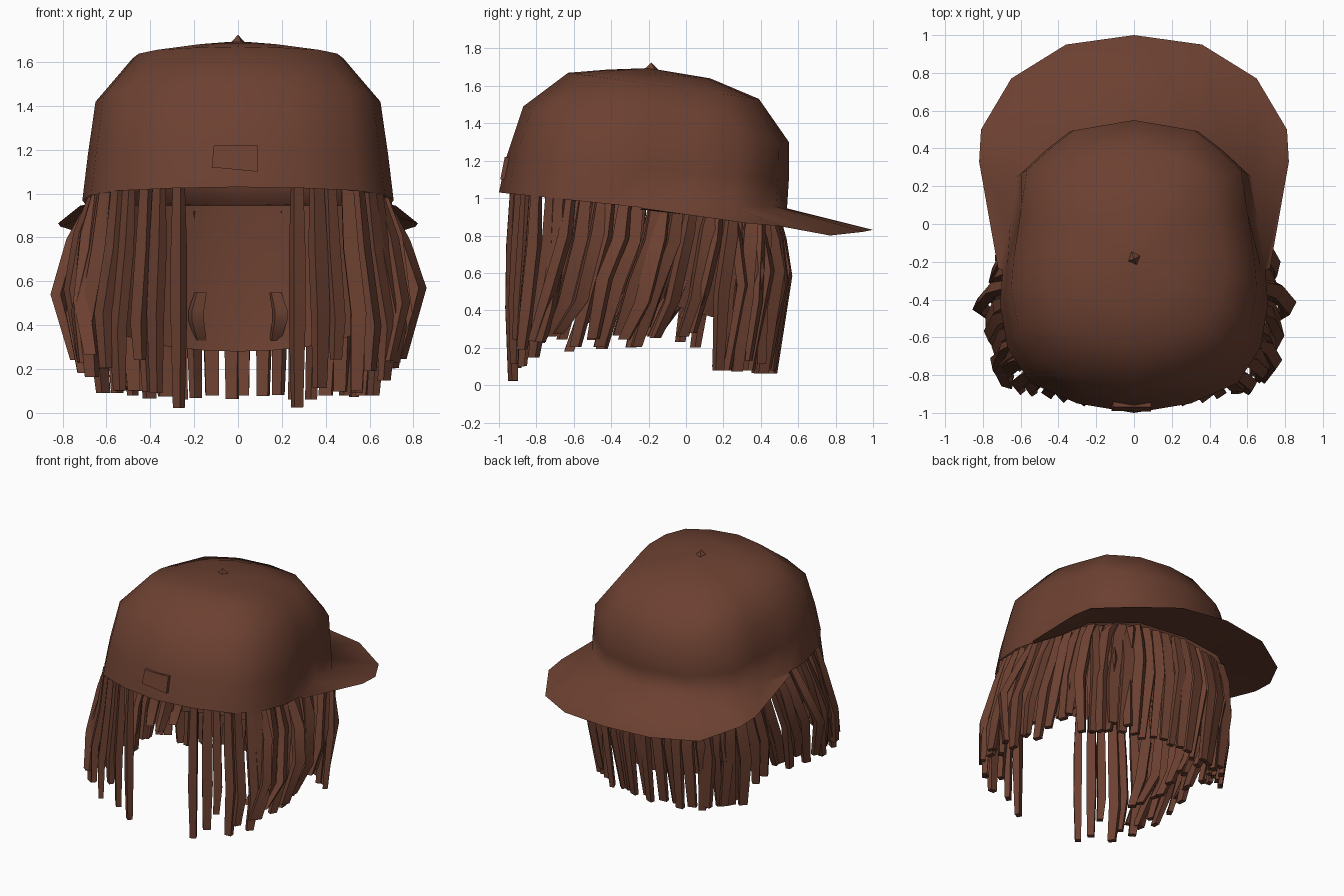
import bpy, bmesh, math, random
from mathutils import Vector

if "Cube" in bpy.data.objects:
    bpy.data.objects.remove(bpy.data.objects["Cube"])

random.seed(11)
brown = bpy.data.materials.new("warm_brown")
brown.diffuse_color = (0.15, 0.052, 0.031, 1)
brown.use_nodes = True
brown.node_tree.nodes["Principled BSDF"].inputs["Base Color"].default_value = brown.diffuse_color


def make(name, verts, faces, angle=40):
    me = bpy.data.meshes.new(name)
    me.from_pydata([tuple(v) for v in verts], [], faces)
    bm = bmesh.new()
    bm.from_mesh(me)
    bmesh.ops.recalc_face_normals(bm, faces=bm.faces)
    bm.to_mesh(me)
    bm.free()
    me.materials.append(brown)
    ob = bpy.data.objects.new(name, me)
    bpy.context.collection.objects.link(ob)
    bpy.ops.object.select_all(action='DESELECT')
    ob.select_set(True)
    bpy.context.view_layer.objects.active = ob
    bpy.ops.object.shade_smooth_by_angle(angle=math.radians(angle))
    return ob


# Half outline of the cap rim, front to back
HALF = [(0, -1), (.3, -.95), (.55, -.84), (.67, -.65), (.71, -.42), (.695, -.24),
        (.655, .02), (.62, .26), (.48, .39), (.35, .49), (0, .55)]
H = len(HALF)
OUTLINE = HALF + [(-x, y) for x, y in HALF[-2:0:-1]]
N = len(OUTLINE)


def rim_x(y):
    """Half width of the rim at depth y."""
    for (x0, y0), (x1, y1) in zip(HALF, HALF[1:]):
        if y0 <= y <= y1:
            return x0 + (x1 - x0) * (y - y0) / (y1 - y0)
    return 0


def rim_y(x, side):
    """Depth of the rim at width x, on the front (-1) or back (1)."""
    pts = HALF[:5] if side < 0 else HALF[:4:-1]
    for (x0, y0), (x1, y1) in zip(pts, pts[1:]):
        if x0 <= abs(x) <= x1:
            return y0 + (y1 - y0) * (abs(x) - x0) / (x1 - x0)
    return pts[-1][1]


def rim_z(y):
    return 1.03 - .105 * (y + 1)


# Crown: rings of (front y, front z, back y, back z, half width)
rings = [(-1, 1.03, .54, .945, .71), (-.96, 1.22, .55, 1.1, .685),
         (-.87, 1.49, .55, 1.30, .65), (-.63, 1.67, .39, 1.53, .48),
         (-.42, 1.687, .13, 1.64, .22)]
verts, faces = [], []
for r, (yf, zf, yb, zb, hw) in enumerate(rings):
    for x, y in OUTLINE:
        t = (y + 1) / 1.55
        z = rim_z(y) if r == 0 and y < -.2 else zf + (zb - zf) * t
        if r == 0 and y > -.2:
            z = .955 if y < .5 else .945
        dent = .96 if r == 1 and -.1 < y < .2 else 1
        verts.append((x * dent * hw / .71, yf + (yb - yf) * t, z))
for r in range(len(rings) - 1):
    for i in range(N):
        j = (i + 1) % N
        faces.append((r * N + i, r * N + j, r * N + N + j, r * N + N + i))
top = len(verts)
verts.append((0, -.2, 1.695))
faces += [(top - N + i, top - N + (i + 1) % N, top) for i in range(N)]

# Brim grows out of the back half of the rim; its underside meets a thin edge
outer = [(.72, -.235, .945), (.82, .33, .865), (.81, .5, .85),
         (.65, .77, .80), (.36, .95, .82), (0, 1, .83)]
outer += [(-x, y, z) for x, y, z in outer[-2::-1]]
B = len(outer)
rim = list(range(H - 6, H - 6 + B))
edge = len(verts)
verts += outer
under = len(verts)
for i in rim:
    x, y, z = verts[i]
    verts.append((x, y, z - (.01 if y < -.2 else .045)))
for k in range(B - 1):
    faces.append((rim[k], edge + k, edge + k + 1, rim[k + 1]))
    faces.append((edge + k, under + k, under + k + 1, edge + k + 1))
make("cap_crown_and_brim", verts, faces, 88)

# Top button: small pyramid
make("cap_button", [(-.04, -.2, 1.68), (.02, -.23, 1.68), (.04, -.165, 1.68),
                    (-.015, -.14, 1.68), (0, -.185, 1.725)],
     [(0, 1, 4), (1, 2, 4), (2, 3, 4), (3, 0, 4), (3, 2, 1, 0)], 10)

# Small tab nearly flush with the front
tab = [(x, -.993 + y + (z - 1.1) * .2, z) for y in (0, .03) for x, z in
       ((-.12, 1.12), (.09, 1.10), (.09, 1.22), (-.11, 1.22))]
make("front_tab", tab, [(0, 1, 2, 3), (7, 6, 5, 4), (0, 4, 5, 1), (1, 5, 6, 2),
                        (2, 6, 7, 3), (3, 7, 4, 0)], 10)

# Hair panel behind the neck, wrapping toward the sides
verts, STEPS = [], 12
for k in range(STEPS + 1):
    a = math.radians(180 * k / STEPS)
    c, s = math.cos(a), math.sin(a)
    for f, z in ((1, .945), (1.03, .62), (.95, .28 + .14 * (1 - s))):
        verts.append((.62 * f * c, -.05 + .5 * f * s, z))
faces = [(3 * k + r, 3 * k + 3 + r, 3 * k + 4 + r, 3 * k + 1 + r)
         for k in range(STEPS) for r in range(2)]
make("hair_panel", verts, faces, 60)


# Strands: four-sided bent locks, gathered into one object per area
def lock(store, path, width, thick):
    vs, fs = store
    base = len(vs)
    path = [Vector(p) for p in path]
    out = Vector((path[0].x, path[0].y + .2, 0)).normalized()
    side = Vector((-out.y, out.x, 0))
    twist = random.uniform(-.7, .7)
    for k, p in enumerate(path):
        w = width * (.8, 1, 1, .75)[k] / 2
        t = thick * (.7, 1, 1, .7)[k] / 2
        u = side * math.cos(twist) + out * math.sin(twist)
        v = out * math.cos(twist) - side * math.sin(twist)
        vs += [p - u * w - v * t, p + u * w - v * t,
               p + u * w + v * t, p - u * w + v * t]
        if k:
            b = base + 4 * k
            fs += [(b - 4 + i, b - 4 + (i + 1) % 4, b + (i + 1) % 4, b + i)
                   for i in range(4)]
    e = len(vs) - 4
    fs += [(base + 3, base + 2, base + 1, base), (e, e + 1, e + 2, e + 3)]


def rnd(a):
    return random.uniform(-a, a)


for s, label in ((1, "right"), (-1, "left")):
    # Side locks sweep toward the front and bulge outward
    store = ([], [])
    for layer, count in ((0, 15), (1, 11)):
        for k in range(count):
            y = min(-.62 + 1.03 * (k + .5 * layer) / (count - 1) + rnd(.02), .42)
            x = rim_x(y) * (.94 - .08 * layer)
            fwd = .2 if y < 0 else .2 - .4 * y
            z = random.uniform(.18, .28) + .12 * layer
            if y > .2:
                z = random.uniform(.06, .14)
            bulge = (.095 if y < -.1 else .06) + rnd(.02) - .03 * layer
            if layer == 0 and k == 4:
                bulge = .16
            lock(store, [(s * x, y, rim_z(y) + .01),
                         (s * (x + bulge * .55), y - fwd * .12, .80 + rnd(.04)),
                         (s * (x + bulge), y - fwd * .55, .50 + rnd(.07)),
                         (s * (x + bulge * .5), y - fwd + rnd(.03), z)],
                 random.uniform(.06, .08), .05)
    make("side_locks_" + label, *store, 50)

    # Front locks frame the open face
    store = ([], [])
    for k, (x, z) in enumerate(((.27, .02), (.36, .10), (.42, .25), (.50, .09),
                                (.55, .20), (.60, .15), (.63, .22))):
        y = rim_y(x, -1) + .04
        f = k / 6
        lock(store, [(s * x, y, rim_z(y) + .005),
                     (s * (x + .03 * f), y - .01, .75),
                     (s * (x + .10 * f), y - .015 - .05 * f, .42 + rnd(.05)),
                     (s * (x + .08 * f), y - .01 - .1 * f, z + rnd(.015))],
             random.uniform(.055, .075), .05)
    make("front_locks_" + label, *store, 50)

    # Short loose tuft inside the back panel
    store = ([], [])
    lock(store, [(s * .17, .41, .55), (s * .19, .38, .47),
                 (s * .19, .37, .42), (s * .17, .42, .33)], .06, .04)
    make("inner_tuft_" + label, *store, 50)

# Back locks hang below the panel
store = ([], [])
for k in range(16):
    x = -.56 + 1.12 * k / 15 + rnd(.012)
    y = rim_y(x, 1) - .05
    lock(store, [(x, y - .02, .92), (x * 1.03, y + .01, .78),
                 (x * 1.06, y + .04, .57 + rnd(.05)),
                 (x * 1.0, y - .05 + rnd(.03), .08 + rnd(.02))],
         random.uniform(.06, .08), .045)
make("back_locks", *store, 50)
